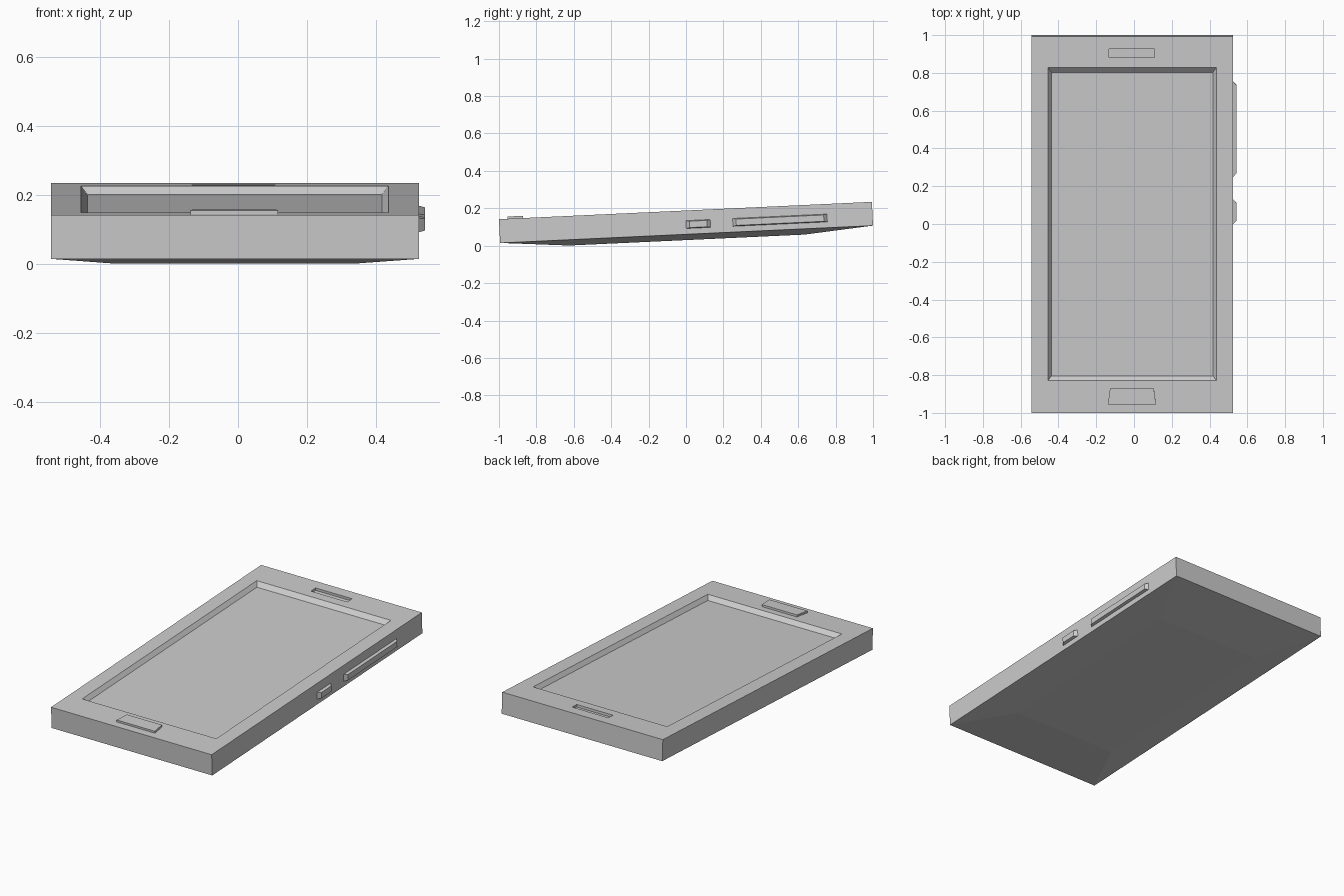
import bpy, bmesh, math
from mathutils import Matrix

if "Cube" in bpy.data.objects:
    bpy.data.objects.remove(bpy.data.objects["Cube"])

# Everything is modelled flat (screen face at z = 0), then tilted into place
TILT = Matrix.Translation((0, -0.003, 0.188)) @ Matrix.Rotation(math.radians(2.66), 4, 'X')


def loft(name, rings):
    """Closed solid through a stack of four-point rings."""
    bm = bmesh.new()
    loops = [[bm.verts.new(p) for p in ring] for ring in rings]
    for a, b in zip(loops, loops[1:]):
        for i in range(4):
            j = (i + 1) % 4
            bm.faces.new((a[i], a[j], b[j], b[i]))
    bm.faces.new(loops[0])
    bm.faces.new(loops[-1])
    bmesh.ops.recalc_face_normals(bm, faces=bm.faces)
    bm.transform(TILT)
    mesh = bpy.data.meshes.new(name)
    bm.to_mesh(mesh)
    bm.free()
    obj = bpy.data.objects.new(name, mesh)
    bpy.context.collection.objects.link(obj)
    return obj


def flat_ring(x0, x1, y0, y1, z):
    return [(x0, y0, z), (x1, y0, z), (x1, y1, z), (x0, y1, z)]


def side_ring(x, y0, y1, z0, z1):
    return [(x, y0, z0), (x, y1, z0), (x, y1, z1), (x, y0, z1)]


def cut(obj, cutter):
    cutter.hide_render = True
    mod = obj.modifiers.new("cut", 'BOOLEAN')
    mod.operation = 'DIFFERENCE'
    mod.solver = 'EXACT'
    mod.object = cutter
    bpy.context.view_layer.objects.active = obj
    bpy.ops.object.modifier_apply(modifier=mod.name)
    bpy.data.objects.remove(cutter)


# Case with a shallow raised back
L, R, H = -0.542, 0.525, 0.998
body = loft("phone_body", [
    flat_ring(-0.355, 0.335, -0.63, 0.63, -0.158),
    flat_ring(L, R, -H, H, -0.127),
    flat_ring(L, R, -H, H, 0),
])

# Sunken screen with sloped walls
cut(body, loft("screen_cutter", [
    flat_ring(-0.437, 0.418, -0.803, 0.806, -0.024),
    flat_ring(-0.455, 0.436, -0.827, 0.832, 0),
    flat_ring(-0.455, 0.436, -0.827, 0.832, 0.1),
]))

# Earpiece slot
cut(body, loft("earpiece_cutter", [
    flat_ring(-0.133, 0.108, 0.886, 0.931, -0.015),
    flat_ring(-0.133, 0.108, 0.886, 0.931, 0.1),
]))

# Home button, slightly wider towards the front edge
loft("home_button", [
    [(-0.138, -0.952, z), (0.116, -0.952, z), (0.105, -0.869, z), (-0.127, -0.869, z)]
    for z in (-0.005, 0.012)
])

# Power and volume buttons on the right edge
for name, y0, y1 in (("power_button", 0.0, 0.13), ("volume_button", 0.25, 0.755)):
    loft(name, [
        side_ring(R - 0.005, y0, y1, -0.096, -0.054),
        side_ring(R, y0, y1, -0.096, -0.054),
        side_ring(0.542, y0 + 0.018, y1 - 0.018, -0.092, -0.058),
    ])
